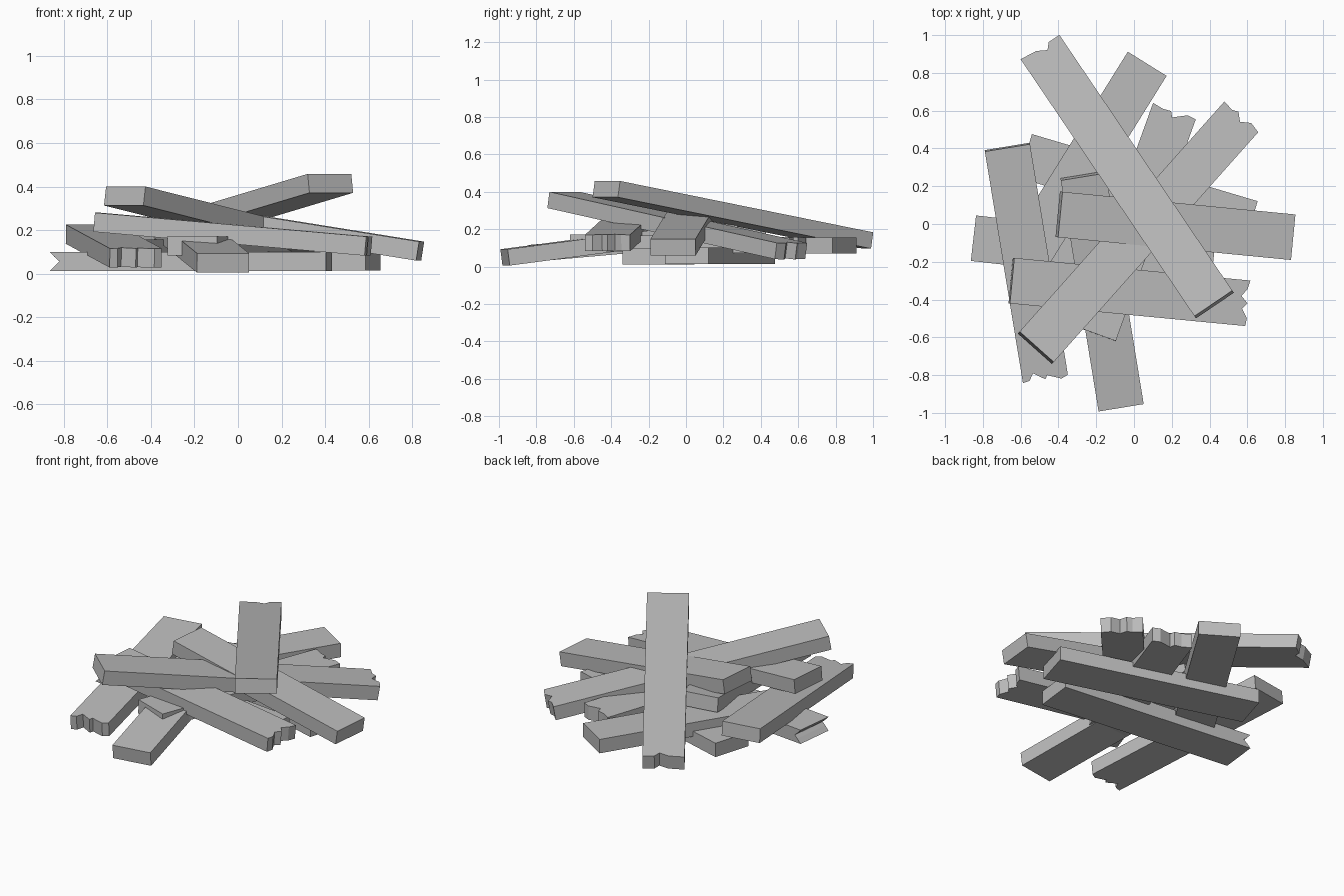
import bpy
import bmesh
from mathutils import Vector, Matrix

cube = bpy.data.objects.get("Cube")
if cube:
    bpy.data.objects.remove(cube, do_unlink=True)

WIDTH, THICK = 0.242, 0.088

# Weathered wood, one flat grey
grey = bpy.data.materials.new("weathered_grey")
grey.use_nodes = True
COLOUR = (0.5, 0.5, 0.5, 1)
grey.diffuse_color = COLOUR
grey.node_tree.nodes["Principled BSDF"].inputs["Base Color"].default_value = COLOUR

SQUARE = [(-0.5, 0), (0.5, 0)]


def plank(name, start, end, broken=SQUARE, split_side=False):
    """Plank whose top face runs from start to end; 'broken' lists
    (position across, depth cut back) for the far end. With split_side
    the break runs through the thickness instead of the width."""
    start, end = Vector(start), Vector(end)
    along = (end - start).normalized()
    across = Vector((0, 0, 1)).cross(along).normalized()
    up = along.cross(across)
    length = (end - start).length
    span, depth = (THICK, WIDTH) if split_side else (WIDTH, THICK)

    outline = [(0, span / 2), (0, -span / 2)]
    outline += [(length - cut, v * span) for v, cut in broken]

    bm = bmesh.new()
    face = bm.faces.new([bm.verts.new((u, v, -depth / 2)) for u, v in outline])
    result = bmesh.ops.extrude_face_region(bm, geom=[face])
    top = [g for g in result["geom"] if isinstance(g, bmesh.types.BMVert)]
    bmesh.ops.translate(bm, verts=top, vec=(0, 0, depth))
    bmesh.ops.recalc_face_normals(bm, faces=bm.faces)

    # Orient the outline along the plank, with its top on the given line
    second, third = (up, -across) if split_side else (across, up)
    frame = Matrix((along, second, third)).transposed().to_4x4()
    frame.translation = start - up * THICK / 2
    bm.transform(frame)

    mesh = bpy.data.meshes.new(name)
    bm.to_mesh(mesh)
    bm.free()
    mesh.materials.append(grey)
    bpy.context.collection.objects.link(bpy.data.objects.new(name, mesh))


# Bottom layer, lying on the ground
plank("ground_plank_back", (-0.575, 0.36, 0.102), (0.62, 0.005, 0.102))
plank("ground_plank_split", (0.417, -0.22, 0.1), (-0.85, -0.075, 0.1),
      [(-0.5, 0), (-0.2, 0.025), (0.0, 0.045), (0.25, 0.02), (0.5, 0)], True)

# Middle layer, resting on the ground planks
plank("back_plank", (-0.59, -0.212, 0.157), (0.07, 0.848, 0.157))
plank("back_plank_broken", (-0.21, -0.578, 0.172), (0.215, 0.6, 0.157),
      [(-0.5, 0.005), (-0.3, 0), (0.0, 0.038), (0.07, 0.008), (0.25, 0.012), (0.5, 0)])
plank("front_plank", (-0.268, 0.25, 0.255), (-0.068, -0.973, 0.093))
plank("left_plank_broken", (-0.67, 0.403, 0.225), (-0.467, -0.832, 0.115),
      [(-0.5, 0.01), (-0.35, 0.015), (-0.25, 0.052), (0, 0.01),
       (0.05, 0.03), (0.35, 0), (0.5, 0.015)])
plank("cross_plank_broken", (-0.645, -0.3, 0.28), (0.605, -0.42, 0.17),
      [(-0.5, 0.005), (-0.33, 0), (-0.13, 0.03), (0, 0.005),
       (0.15, 0.04), (0.3, 0.012), (0.5, 0)])

# Top layer, leaning across the pile
plank("leaning_plank_right", (-0.515, -0.65, 0.4), (0.575, 0.575, 0.125),
      [(-0.5, 0.012), (-0.25, 0), (-0.05, 0.035), (0.12, 0), (0.25, 0.015), (0.5, 0.01)])
plank("cross_plank_top", (-0.39, 0.05, 0.345), (0.843, -0.07, 0.147))
plank("top_plank", (0.42, -0.42, 0.458), (-0.5, 0.94, 0.182),
      [(-0.5, 0.008), (-0.22, 0.008), (-0.1, 0.04), (0.12, 0.01), (0.5, 0)])
